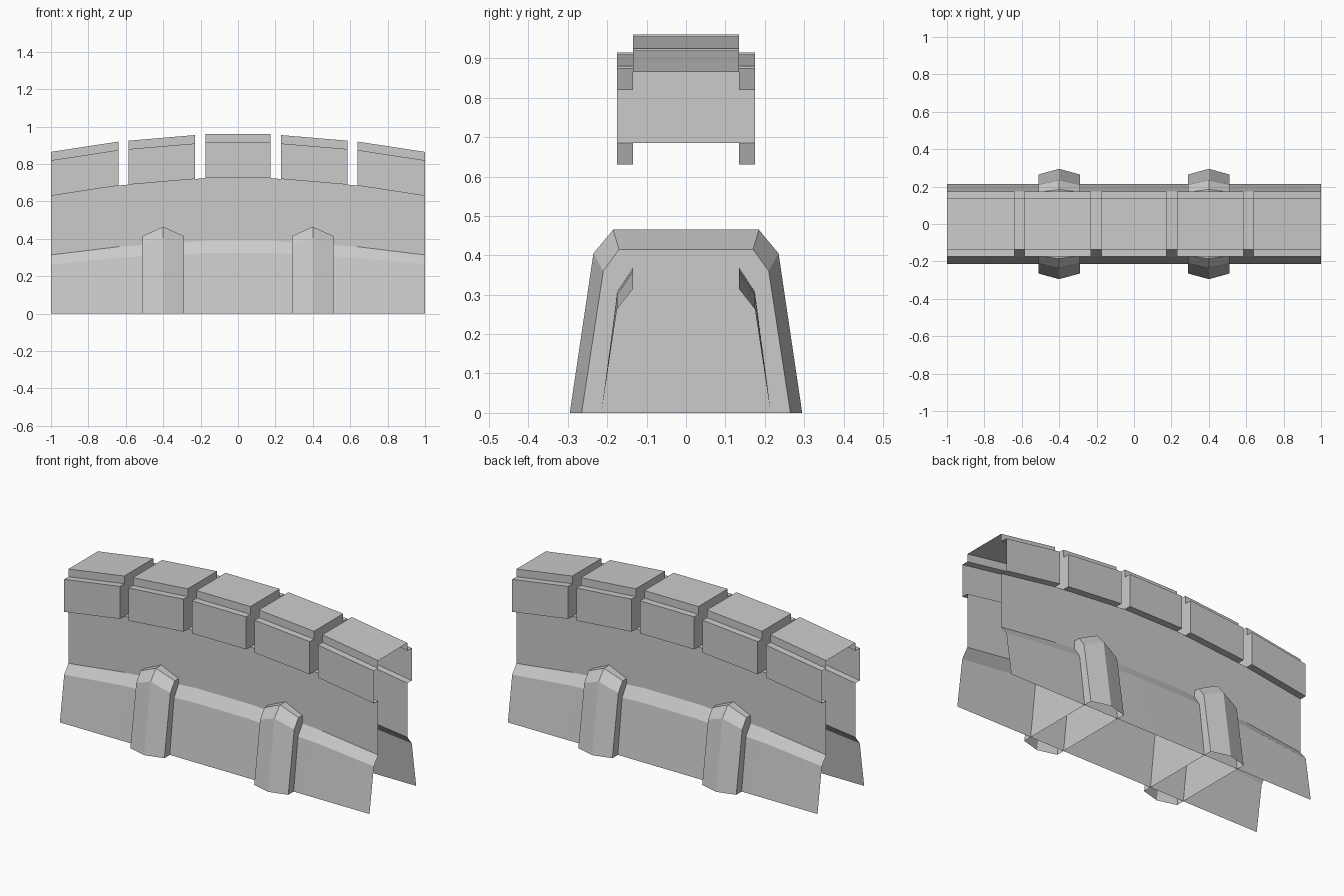
import bpy, bmesh, math

cube = bpy.data.objects.get("Cube")
if cube:
    bpy.data.objects.remove(cube, do_unlink=True)

stone = bpy.data.materials.new("grey_stone")
stone.use_nodes = True
colour = (0.6, 0.6, 0.6, 1)
stone.diffuse_color = colour
stone.node_tree.nodes["Principled BSDF"].inputs["Base Color"].default_value = colour

# Sag of the arch below its crown, at each change of slope
ARCH = [(0.175, 0), (0.23, -0.005), (0.585, -0.035), (0.64, -0.04), (1, -0.095)]
SAG = dict(ARCH)
STATIONS = [-x for x, _ in reversed(ARCH)] + [x for x, _ in ARCH]
WALL_Y, LIP_Y, FOOT_Y = 0.135, 0.175, 0.215


def sag(x):
    return SAG[abs(x)]


def both_sides(half):
    """Complete a profile that climbs the front so that it descends the back."""
    return half + [(-y, z) for y, z in reversed(half)]


def loft(name, xs, profile, bridge=True, caps=(False, False)):
    """Skin the (y, z) profile along the x stations, as an outward facing shell."""
    bm = bmesh.new()
    rows = [[bm.verts.new((x, y, z)) for y, z in profile(x)] for x in xs]
    count = len(rows[0])
    for a, b in zip(rows, rows[1:]):
        for j in range(count - 1):
            if bridge or j != count // 2 - 1:
                bm.faces.new((a[j], b[j], b[j + 1], a[j + 1]))
    if caps[0]:
        bm.faces.new(rows[0])
    if caps[1]:
        bm.faces.new(rows[-1][::-1])
    mesh = bpy.data.meshes.new(name)
    bm.to_mesh(mesh)
    bm.free()
    mesh.materials.append(stone)
    ob = bpy.data.objects.new(name, mesh)
    bpy.context.collection.objects.link(ob)
    bpy.ops.object.select_all(action='DESELECT')
    ob.select_set(True)
    bpy.context.view_layer.objects.active = ob
    bpy.ops.object.shade_smooth_by_angle(angle=math.radians(24))
    return ob


def wall_top(x):
    return 0.725 + sag(x)


def wall_profile(x):
    return both_sides([(-FOOT_Y, 0), (-LIP_Y, 0.325 + 0.65 * sag(x)),
                       (-WALL_Y, 0.39 + 0.8 * sag(x)), (-WALL_Y, wall_top(x))])


def block_profile(x):
    z = wall_top(x)
    return both_sides([(-WALL_Y, z), (-LIP_Y, z), (-LIP_Y, z + 0.19),
                       (-WALL_Y, z + 0.19), (-WALL_Y, z + 0.235)])


# Wall sides with sloping foot, open at both ends and beneath
loft("wall", STATIONS, wall_profile, bridge=False)

# Coping blocks, with narrow gap floors between them
for i, ends in enumerate(zip(STATIONS, STATIONS[1:])):
    if i % 2:
        loft(f"gap_floor_{i // 2 + 1}", ends,
             lambda x: both_sides([(-WALL_Y, wall_top(x))]))
    else:
        loft(f"coping_block_{i // 2 + 1}", ends, block_profile,
             caps=(ends[0] > -1, ends[1] < 1))

# Ridged buttresses that wrap across the wall
EDGE = [(-0.265, 0), (-0.21, 0.36), (-0.17, 0.415)]
RIDGE = [(-0.295, 0), (-0.235, 0.405), (-0.185, 0.465)]
for side, centre in (("right", -0.4), ("left", 0.4)):
    ob = loft(f"{side}_buttress", (-0.11, 0, 0.11),
              lambda x: both_sides(EDGE if x else RIDGE), caps=(True, True))
    ob.location.x = centre
    # Soften the shallow ridge on the upright faces
    bpy.ops.object.shade_smooth_by_angle(angle=math.radians(36))
